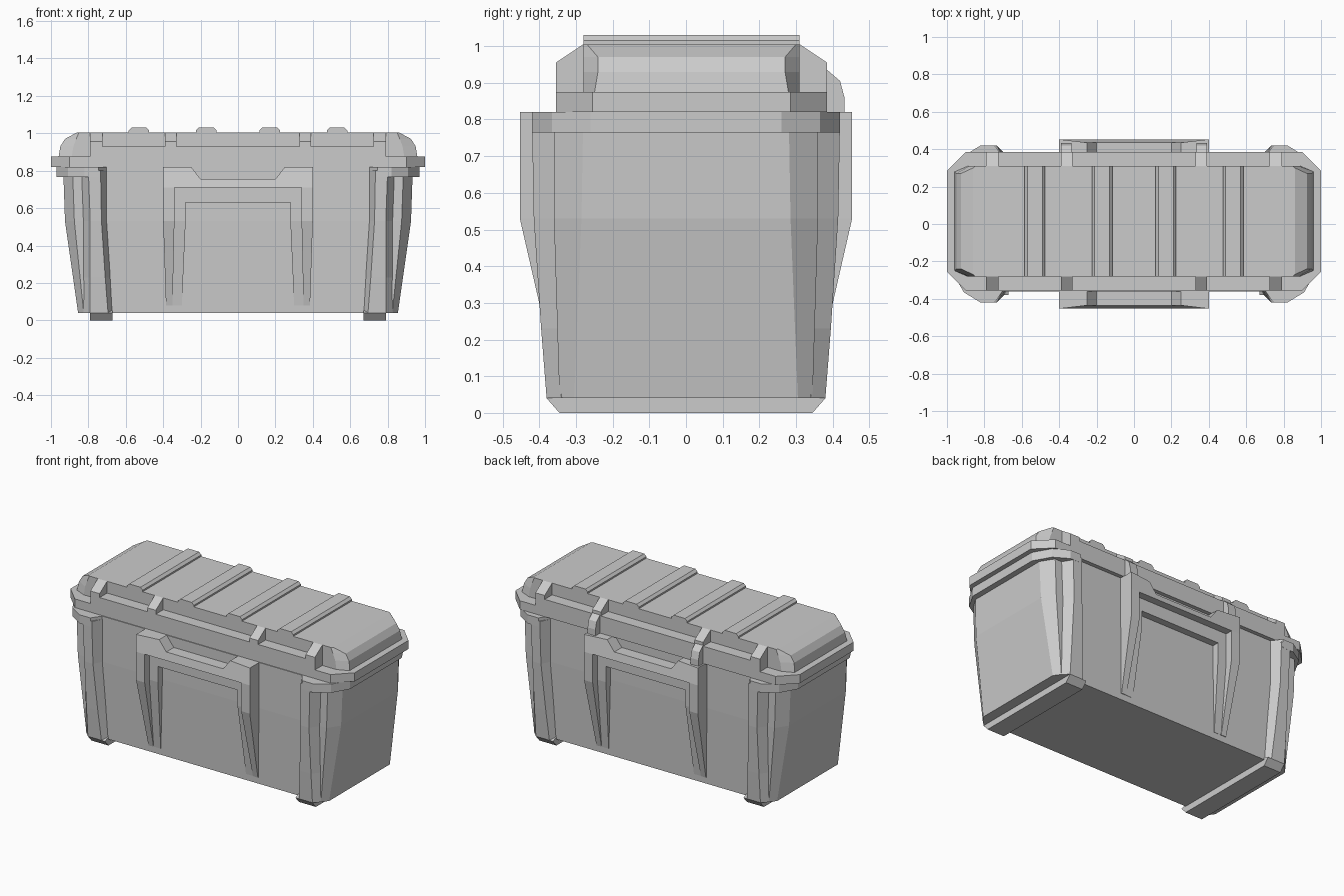
import bpy
import bmesh

cube = bpy.data.objects.get("Cube")
if cube:
    bpy.data.objects.remove(cube, do_unlink=True)

grey = bpy.data.materials.new("plain_grey")
grey.use_nodes = True
COLOR = (0.6, 0.6, 0.6, 1)
grey.diffuse_color = COLOR
grey.node_tree.nodes["Principled BSDF"].inputs["Base Color"].default_value = COLOR


def loft(name, rings, mirror=(False, False)):
    """Skin a stack of equal-length point rings, cap it, and mirror it about the origin."""
    bm = bmesh.new()
    rows = [[bm.verts.new(p) for p in ring] for ring in rings]
    n = len(rows[0])
    for low, high in zip(rows, rows[1:]):
        for i in range(n):
            j = (i + 1) % n
            bm.faces.new((low[i], low[j], high[j], high[i]))
    bm.faces.new(rows[0][::-1])
    bm.faces.new(rows[-1])
    bmesh.ops.recalc_face_normals(bm, faces=bm.faces)
    mesh = bpy.data.meshes.new(name)
    bm.to_mesh(mesh)
    bm.free()
    mesh.materials.append(grey)
    obj = bpy.data.objects.new(name, mesh)
    bpy.context.collection.objects.link(obj)
    if any(mirror):
        mod = obj.modifiers.new("Mirror", "MIRROR")
        mod.use_axis = (mirror[0], mirror[1], False)
        mod.use_mirror_merge = False
    return obj


def octagon(hx, hy, cx, cy, z, y0=0):
    """Rectangle with cut corners."""
    quarter = [(hx, hy - cy), (hx - cx, hy)]
    pts = quarter + [(-x, y) for x, y in quarter[::-1]]
    pts += [(-x, -y) for x, y in pts]
    return [(x, y + y0, z) for x, y in pts]


def along_x(name, x0, x1, profile, mirror=(False, False)):
    """Extrude a (y, z) profile along x."""
    return loft(name, [[(x, y, z) for y, z in profile] for x in (x0, x1)], mirror)


def along_z(name, z0, z1, plan, mirror=(False, False)):
    """Extrude an (x, y) plan along z."""
    return loft(name, [[(x, y, z) for x, y in plan] for z in (z0, z1)], mirror)


# Tapered tub
loft("tub", [
    octagon(0.855, 0.345, 0.03, 0.04, 0.04),
    octagon(0.925, 0.36, 0.05, 0.075, 0.53),
    octagon(0.935, 0.36, 0.05, 0.08, 0.82),
])

# Corner posts: height, inner root, inner face edge, outer face edge, root depth, face depth
posts = [
    (0.04, 0.67, 0.695, 0.79, 0.34, 0.38),
    (0.23, 0.68, 0.71, 0.79, 0.345, 0.395),
    (0.53, 0.70, 0.73, 0.79, 0.355, 0.415),
    (0.80, 0.70, 0.735, 0.80, 0.355, 0.42),
]
loft("corner_post", [
    [(a, d - 0.03, z), (a, d, z), (b, f, z), (c, f, z), (c + 0.04, d, z), (c + 0.04, d - 0.03, z)]
    for z, a, b, c, d, f in posts], (True, True))

# Feet running under the tub
foot = [(-0.345, 0), (0.345, 0), (0.38, 0.04), (0.33, 0.06), (-0.33, 0.06), (-0.38, 0.04)]
along_x("foot", 0.67, 0.79, foot, (True, False))

# Rim wrapping each end of the tub
half = [(0.70, 0.355), (0.745, 0.42), (0.82, 0.42), (0.91, 0.365), (0.97, 0.26)]
along_z("tub_rim", 0.765, 0.82, half + [(x, -y) for x, y in half[::-1]], (True, False))

# Handle frames on front and back: notched top, then tapering legs
TOP_Z, KNEE_Z, LEG_Z = 0.82, 0.53, 0.08
ROOT = -0.33


def band(name, outline, depth):
    """Extrude an (x, z) outline outwards to a depth given per point."""
    loft(name, [[(x, ROOT, z) for x, z in outline],
                [(x, -depth(x), z) for x, z in outline]], (False, True))


band("handle_bar", [(-0.4, TOP_Z), (-0.25, TOP_Z), (-0.2, 0.755), (0.2, 0.755), (0.25, TOP_Z),
                    (0.4, TOP_Z), (0.4, 0.71), (-0.4, 0.71)],
     lambda x: 0.453 if abs(x) > 0.3 else 0.435)
band("handle_inner_bar", [(-0.34, 0.71), (0.34, 0.71), (0.34, 0.63), (-0.34, 0.63)], lambda x: 0.405)


def leg(name, levels):
    """Leg with a slanted face; each level is height, inner x, outer x and depth."""
    loft(name, [[(a, ROOT, z), (b, ROOT, z), (b, -d, z), (a, -d, z)]
                for z, a, b, d in levels], (True, True))


leg("handle_leg", [(LEG_Z, 0.35, 0.385, 0.35), (KNEE_Z, 0.34, 0.4, 0.453), (0.71, 0.34, 0.4, 0.453)])
leg("handle_inner_leg", [(LEG_Z, 0.30, 0.35, 0.348), (KNEE_Z, 0.28, 0.34, 0.405), (0.71, 0.28, 0.34, 0.405)])

# Lid: wide lip, raised ledge and domed cap, set slightly to the back
LID_Y = 0.015
loft("lid_lip", [octagon(1.0, 0.37, 0.10, 0.10, z, LID_Y) for z in (0.82, 0.875)])
along_x("lid_ledge", -0.79, 0.79, [(-0.355, 0.87), (0.385, 0.87), (0.385, 0.93), (-0.355, 0.93)])
loft("lid_cap", [
    octagon(0.96, 0.295, 0.07, 0.03, 0.87, LID_Y),
    octagon(0.95, 0.295, 0.07, 0.04, 0.93, LID_Y),
    octagon(0.925, 0.295, 0.06, 0.04, 0.97, LID_Y),
    octagon(0.86, 0.295, 0.01, 0.01, 1.005, LID_Y),
])

# Sloping tabs bridging the cap and the ledge
for side, edge, top in (("front", -0.355, -0.28), ("back", 0.385, 0.31)):
    inner = top * 0.9
    profile = [(inner, 0.9), (edge, 0.9), (edge, 0.955), (top, 1.005), (inner, 1.005)]
    for place, x0, x1 in (("inner", 0.33, 0.39), ("outer", 0.725, 0.79)):
        along_x(f"{side}_{place}_tab", x0, x1, profile, (True, False))

# Hinges at the back
along_x("hinge", 0.335, 0.39, [(0.36, 0.81), (0.432, 0.81), (0.432, 0.86), (0.42, 0.905), (0.385, 0.935),
                               (0.36, 0.935)], (True, False))

# Ribs across the cap
for place, x in (("inner", 0.17), ("outer", 0.53)):
    loft(f"{place}_rib", [
        [(x - w, -0.28, z), (x + w, -0.28, z), (x + w, 0.31, z), (x - w, 0.31, z)]
        for w, z in ((0.055, 1.0), (0.055, 1.015), (0.04, 1.03))], (True, False))
